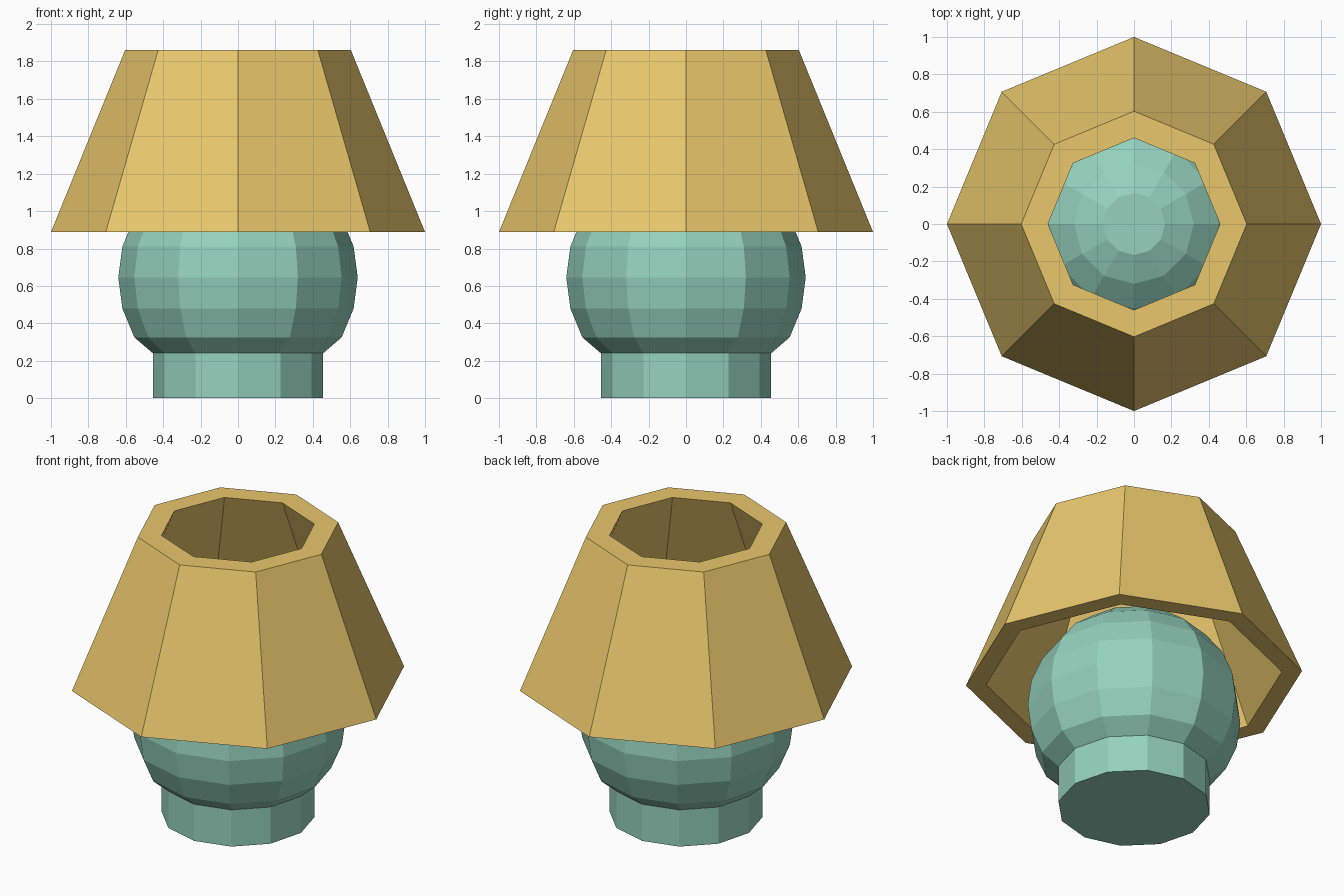
import bpy
import bmesh
from math import cos, sin, pi, radians

if "Cube" in bpy.data.objects:
    bpy.data.objects.remove(bpy.data.objects["Cube"])


def material(name, color):
    mat = bpy.data.materials.new(name)
    mat.diffuse_color = color
    mat.use_nodes = True
    mat.node_tree.nodes["Principled BSDF"].inputs["Base Color"].default_value = mat.diffuse_color
    return mat


def lathe(name, profile, sides, mat, closed=False):
    """Revolve (radius, z) points; a closed profile makes a ring, an open one gets flat caps."""
    bm = bmesh.new()
    rings = [[bm.verts.new((r * cos(2 * pi * i / sides), r * sin(2 * pi * i / sides), z))
              for i in range(sides)] for r, z in profile]
    pairs = list(zip(rings, rings[1:]))
    if closed:
        pairs.append((rings[-1], rings[0]))
    else:
        bm.faces.new(rings[0][::-1])
        bm.faces.new(rings[-1])
    for a, b in pairs:
        for i in range(sides):
            j = (i + 1) % sides
            bm.faces.new((a[i], a[j], b[j], b[i]))
    bmesh.ops.recalc_face_normals(bm, faces=bm.faces[:])
    mesh = bpy.data.meshes.new(name)
    bm.to_mesh(mesh)
    bm.free()
    mesh.materials.append(mat)
    obj = bpy.data.objects.new(name, mesh)
    bpy.context.collection.objects.link(obj)
    return obj


teal = material("teal_ceramic", (0.30, 0.64, 0.51, 1))
yellow = material("yellow_shade", (0.81, 0.57, 0.15, 1))

# Lamp body: short foot flowing into a faceted ball with a flat top
R, CENTRE = 0.64, 0.645
ball = [(R * cos(radians(a)), CENTRE + R * sin(radians(a))) for a in range(-30, 76, 15)]
lathe("lamp_body", [(0.455, 0), (0.455, 0.24)] + ball, 12, teal)

# Octagonal shade: thick sloping wall with flat rims, open at both ends
lathe("lamp_shade", [(1.0, 0.888), (0.603, 1.862), (0.46, 1.862), (0.88, 0.888)],
      8, yellow, closed=True)
